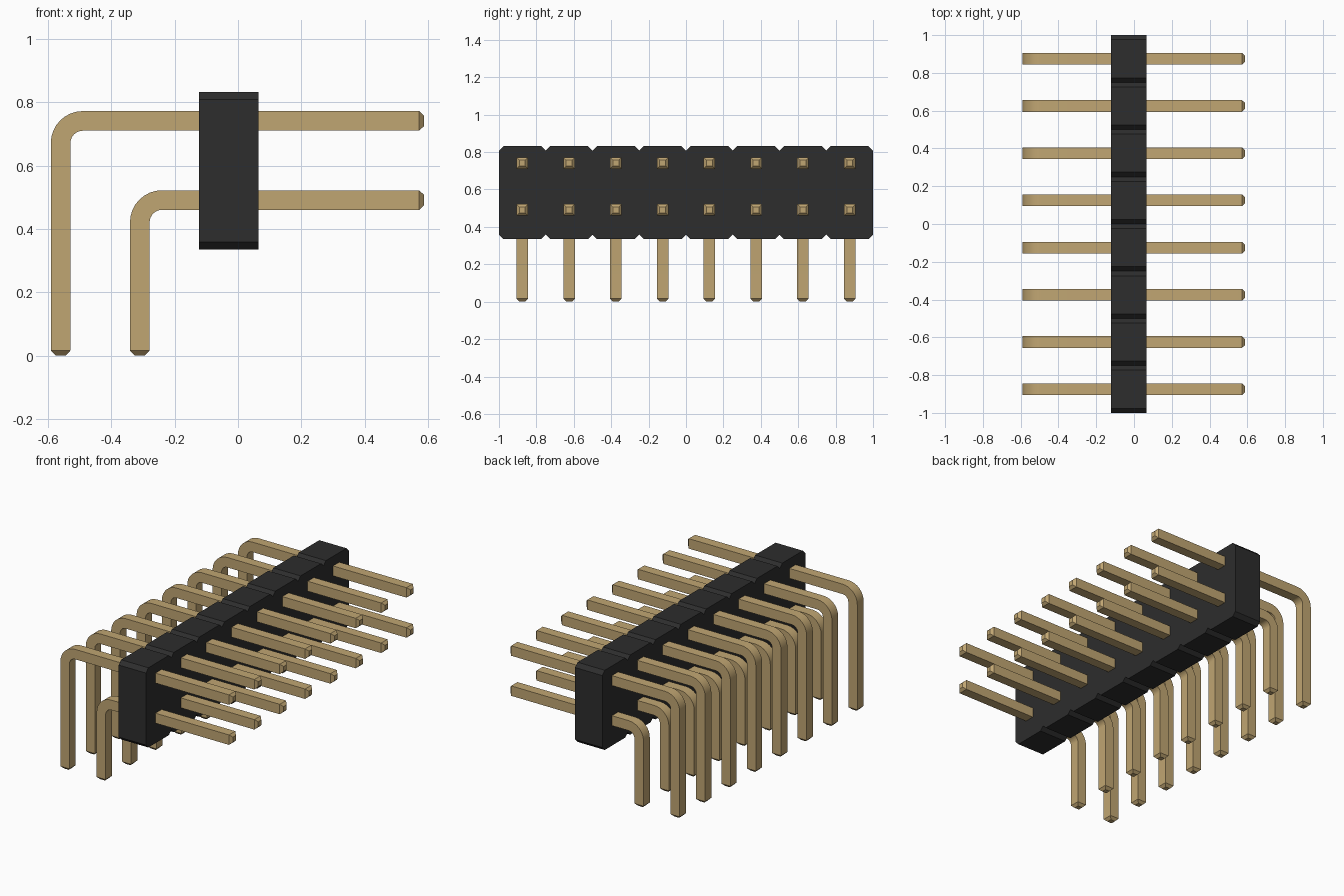
import bpy, bmesh, math
from mathutils import Vector

cube = bpy.data.objects.get("Cube")
if cube:
    bpy.data.objects.remove(cube, do_unlink=True)

PITCH, COUNT = 0.25, 8
HALF = 0.031            # half the pin thickness
TIP = 0.016             # length of the tapered pin ends
BACK, FRONT = -0.123, 0.065
BOTTOM, TOP = 0.335, 0.832
CHAMFER = 0.024


def material(name, color):
    mat = bpy.data.materials.new(name)
    mat.use_nodes = True
    mat.diffuse_color = (*color, 1)
    mat.node_tree.nodes["Principled BSDF"].inputs["Base Color"].default_value = (*color, 1)
    return mat


def finish(bm, name, mat):
    bmesh.ops.recalc_face_normals(bm, faces=bm.faces)
    mesh = bpy.data.meshes.new(name)
    bm.to_mesh(mesh)
    bm.free()
    mesh.materials.append(mat)
    return mesh


def add_object(name, mesh):
    obj = bpy.data.objects.new(name, mesh)
    bpy.context.collection.objects.link(obj)
    return obj


def housing_mesh(mat):
    # Scalloped outline: one chamfered octagon per pin position
    upper = []
    for i in range(COUNT):
        y = -1 + i * PITCH
        upper += [(y, TOP - CHAMFER), (y + CHAMFER, TOP),
                  (y + PITCH - CHAMFER, TOP)]
    upper.append((1, TOP - CHAMFER))
    lower = [(y, BOTTOM + TOP - z) for y, z in reversed(upper)]
    bm = bmesh.new()
    face = bm.faces.new([bm.verts.new((BACK, y, z)) for y, z in upper + lower])
    grown = bmesh.ops.extrude_face_region(bm, geom=[face], use_keep_orig=True)
    moved = [g for g in grown["geom"] if isinstance(g, bmesh.types.BMVert)]
    bmesh.ops.translate(bm, verts=moved, vec=(FRONT - BACK, 0, 0))
    return finish(bm, "housing", mat)


def pin_mesh(name, tail_x, z, mat, tip_x=0.588, radius=0.07, steps=8):
    # Stations along the pin: position, cross direction, thickness scale
    up, out = Vector((0, 0, 1)), Vector((-1, 0, 0))
    stations = [(Vector((tip_x, 0, z)), up, 0.5),
                (Vector((tip_x - TIP, 0, z)), up, 1)]
    centre = Vector((tail_x + radius, 0, z - radius))
    for i in range(steps + 1):
        a = math.pi / 2 * i / steps
        d = up * math.cos(a) + out * math.sin(a)
        stations.append((centre + d * radius, d, 1))
    stations += [(Vector((tail_x, 0, TIP)), out, 1),
                 (Vector((tail_x, 0, 0)), out, 0.5)]

    bm = bmesh.new()
    side = Vector((0, HALF, 0))
    rings = []
    for p, d, s in stations:
        rings.append([bm.verts.new(p + (d * HALF * u + side * v) * s)
                      for u, v in ((1, 1), (1, -1), (-1, -1), (-1, 1))])
    for a, b in zip(rings, rings[1:]):
        for k in range(4):
            n = (k + 1) % 4
            bm.faces.new((a[k], a[n], b[n], b[k]))
    bm.faces.new(rings[0])
    bm.faces.new(rings[-1])
    return finish(bm, name, mat)


black = material("black plastic", (0.026, 0.026, 0.026))
gold = material("gold metal", (0.53, 0.38, 0.17))

add_object("housing", housing_mesh(black))

# Two rows of bent pins, sharing one mesh per row
pins = []
for row, tail_x, z in (("upper_pin", -0.56, 0.741), ("lower_pin", -0.31, 0.491)):
    mesh = pin_mesh(row, tail_x, z, gold)
    for i in range(COUNT):
        pin = add_object(f"{row}_{i + 1}", mesh)
        pin.location.y = (i - (COUNT - 1) / 2) * PITCH
        pins.append(pin)

# Smooth the bends, keep the square edges crisp
for pin in (pins[0], pins[-1]):
    bpy.ops.object.select_all(action='DESELECT')
    pin.select_set(True)
    bpy.context.view_layer.objects.active = pin
    bpy.ops.object.shade_smooth_by_angle(angle=math.radians(30))
